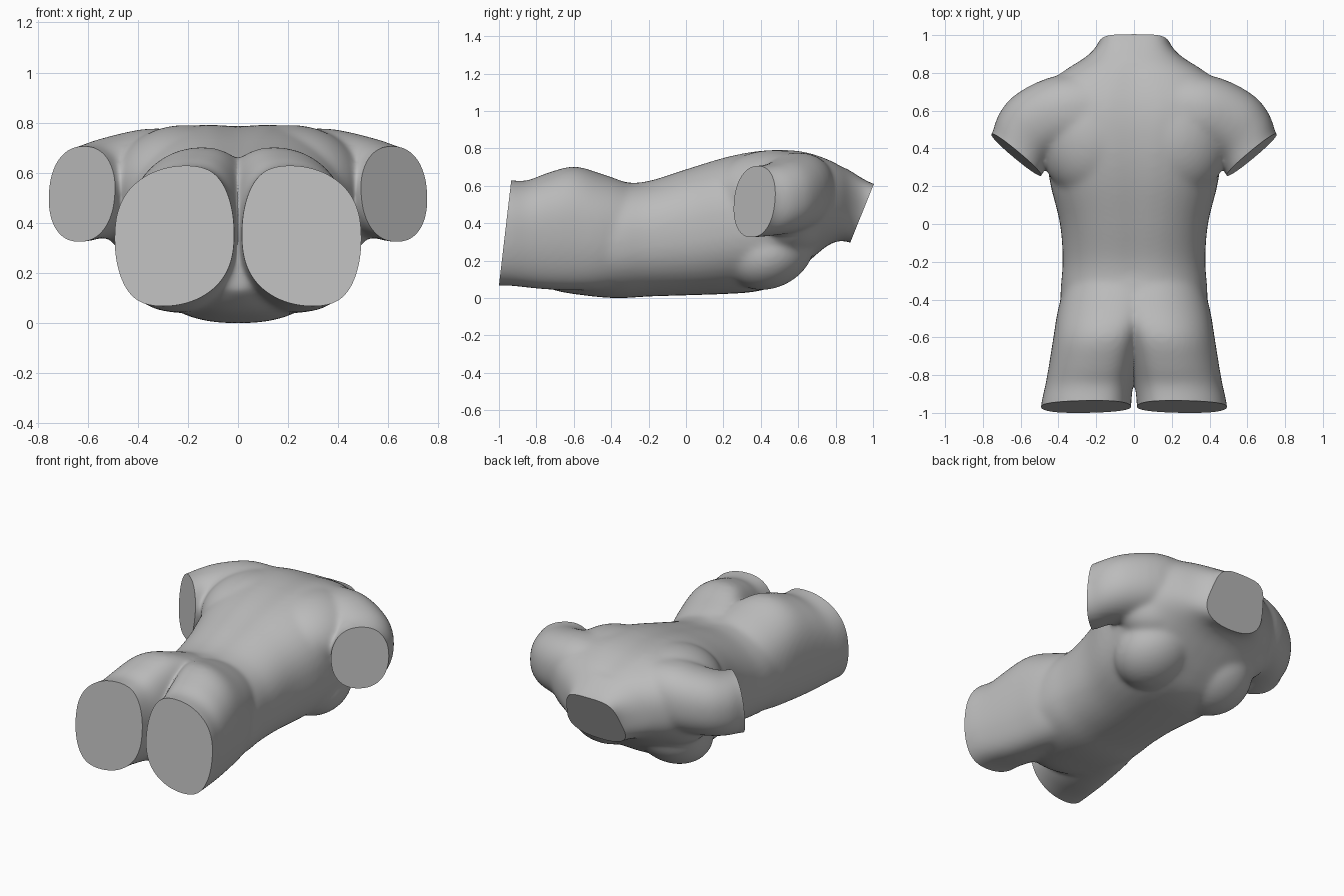
import bpy, bmesh, math
from mathutils import Vector, Matrix

cube = bpy.data.objects.get("Cube")
if cube:
    bpy.data.objects.remove(cube, do_unlink=True)

SEG = 40
bm = bmesh.new()


def power(v, e):
    return math.copysign(abs(v) ** e, v)


def spline(rows, steps=4):
    """Catmull-Rom interpolation between rows of numbers."""
    out = []
    for i in range(len(rows) - 1):
        p0, p1, p2 = rows[max(i - 1, 0)], rows[i], rows[i + 1]
        p3 = rows[min(i + 2, len(rows) - 1)]
        for s in range(steps):
            t = s / steps
            out.append([0.5 * (2 * b + (c - a) * t + (2 * a - 5 * b + 4 * c - d) * t * t
                               + (3 * b - a - 3 * c + d) * t ** 3)
                        for a, b, c, d in zip(p0, p1, p2, p3)])
    out.append(list(rows[-1]))
    return out


def loft(rings):
    """Closed tube through a list of rings of points."""
    loops = [[bm.verts.new(p) for p in ring] for ring in rings]
    faces = [bm.faces.new(loops[0]), bm.faces.new(loops[-1])]
    for a, b in zip(loops, loops[1:]):
        for i in range(SEG):
            j = (i + 1) % SEG
            faces.append(bm.faces.new((a[i], a[j], b[j], b[i])))
    bmesh.ops.recalc_face_normals(bm, faces=faces)


def oval(lower, upper):
    """Unit superellipse with its own exponent for each half."""
    for i in range(SEG):
        t = 2 * math.pi * i / SEG
        e = 2 / (upper if i < SEG / 2 else lower)
        yield power(math.cos(t), e), power(math.sin(t), e)


def ellipsoid(centre, radii, turn=0.0, pitch=0.0):
    m = (Matrix.Translation(centre) @ Matrix.Rotation(turn, 4, 'Z')
         @ Matrix.Rotation(pitch, 4, 'X') @ Matrix.Diagonal((*radii, 1)))
    bmesh.ops.create_uvsphere(bm, u_segments=32, v_segments=20, radius=1, matrix=m)


# Trunk and neck: y, half width, bottom, top, exponent of the back half
trunk = [(-0.84, 0.08, 0.13, 0.32, 2.3), (-0.72, 0.26, 0.05, 0.45, 2.3),
         (-0.52, 0.37, 0.015, 0.575, 2.3), (-0.36, 0.385, 0.003, 0.612, 2.3),
         (-0.2, 0.374, 0.012, 0.63, 2.3), (0.0, 0.388, 0.018, 0.692, 2.4),
         (0.2, 0.437, 0.025, 0.752, 2.5), (0.35, 0.46, 0.035, 0.783, 2.6),
         (0.47, 0.48, 0.065, 0.793, 2.7), (0.57, 0.50, 0.13, 0.79, 2.8),
         (0.66, 0.49, 0.205, 0.775, 2.8), (0.75, 0.44, 0.28, 0.745, 2.6),
         (0.82, 0.35, 0.31, 0.712, 2.5), (0.88, 0.255, 0.30, 0.675, 2.6),
         (0.94, 0.195, 0.28, 0.637, 3.2), (1.0, 0.176, 0.26, 0.607, 4.0),
         (1.1, 0.176, 0.26, 0.58, 4.0)]
rings = []
for y, w, zb, zt, upper in spline(trunk):
    ring = []
    for c, s in oval(2.35, upper):
        x = w * c
        z = (zb + zt) / 2 + (zt - zb) / 2 * s
        if s > 0 and -0.3 < y < 0.85:      # spine furrow
            z -= 0.012 * math.exp(-(x / 0.08) ** 2)
        ring.append((x, y, z))
    rings.append(ring)
loft(rings)

# Thigh and buttock: y, inner x, outer x, bottom, top
thigh = [(-1.08, 0.022, 0.50, 0.07, 0.635), (-0.95, 0.018, 0.487, 0.07, 0.627),
         (-0.85, 0.008, 0.465, 0.06, 0.625), (-0.75, -0.012, 0.447, 0.05, 0.662),
         (-0.6, -0.05, 0.423, 0.045, 0.70), (-0.45, -0.12, 0.398, 0.045, 0.66),
         (-0.3, -0.1, 0.35, 0.08, 0.605), (-0.16, 0.02, 0.28, 0.2, 0.54)]
# Shoulder and arm: centre x, y, z, heading in degrees, half width, half height
arm = [(0.15, 0.61, 0.58, 0, 0.18, 0.18), (0.35, 0.595, 0.572, -12, 0.195, 0.202),
       (0.50, 0.53, 0.545, -38, 0.197, 0.197), (0.585, 0.455, 0.525, -46, 0.178, 0.188),
       (0.622, 0.365, 0.515, -50, 0.168, 0.187), (0.68, 0.29, 0.512, -50, 0.166, 0.187)]
for side in (1, -1):
    rings = []
    for y, xi, xo, zb, zt in spline(thigh):
        rings.append([(side * ((xi + xo) / 2 + (xo - xi) / 2 * c - 0.045 * s * (1 - c * c)),
                       y, (zb + zt) / 2 + (zt - zb) / 2 * s) for c, s in oval(2.3, 2.3)])
    loft(rings)

    rings = []
    for x, y, z, a, ru, rv in spline(arm):
        ux, uy = -math.sin(math.radians(a)), math.cos(math.radians(a))
        rings.append([(side * (x + ux * ru * c), y + uy * ru * c, z + rv * s)
                      for c, s in oval(2.25, 2.25)])
    loft(rings)

    # Chest muscle, shoulder blade and front of the shoulder
    ellipsoid((side * 0.225, 0.45, 0.25), (0.235, 0.245, 0.19), side * 0.3, 0.5)
    ellipsoid((side * 0.21, 0.47, 0.55), (0.29, 0.34, 0.238), side * 0.15)
    ellipsoid((side * 0.33, 0.58, 0.42), (0.22, 0.16, 0.17), side * -0.5)

mesh = bpy.data.meshes.new("torso")
bm.to_mesh(mesh)
bm.free()
torso = bpy.data.objects.new("torso", mesh)
bpy.context.collection.objects.link(torso)

# Fuse and soften the masses, then regain the volume lost to softening
rm = torso.modifiers.new("fuse", 'REMESH')
rm.mode = 'VOXEL'
rm.voxel_size = 0.012
sm = torso.modifiers.new("soften", 'SMOOTH')
sm.factor = 0.5
sm.iterations = 32
dp = torso.modifiers.new("regain", 'DISPLACE')
dp.mid_level = 0
dp.strength = 0.004


def cutter(name, point, normal, across, tall, depth):
    """Box that trims everything beyond a plane."""
    n = Vector(normal).normalized()
    side_axis = n.cross(Vector((0, 0, 1))).normalized()
    up = side_axis.cross(n)
    rot = Matrix((n, side_axis, up)).transposed().to_4x4()
    cb = bmesh.new()
    bmesh.ops.create_cube(cb, size=1, matrix=Matrix.Translation(Vector(point) + n * depth / 2)
                          @ rot @ Matrix.Diagonal((depth, across, tall, 1)))
    bmesh.ops.recalc_face_normals(cb, faces=cb.faces)
    me = bpy.data.meshes.new(name)
    cb.to_mesh(me)
    cb.free()
    ob = bpy.data.objects.new(name, me)
    ob.hide_render = True
    bpy.context.collection.objects.link(ob)
    mod = torso.modifiers.new(name, 'BOOLEAN')
    mod.operation = 'DIFFERENCE'
    mod.solver = 'EXACT'
    mod.object = ob
    return ob


# Flat cuts at the neck, thighs and arms
cutters = [cutter("neck_cutter", (0, 0.94, 0.45), (0, 0.928, -0.374), 0.8, 0.6, 0.4),
           cutter("thigh_cutter", (0, -0.967, 0.35), (0, -0.993, 0.116), 1.4, 1.0, 0.4)]
for side in (1, -1):
    cutters.append(cutter("arm_cutter", (side * 0.622, 0.365, 0.515),
                          (side * 0.64, -0.77, 0.1), 0.37, 0.6, 0.25))

# Apply the modifiers and drop the cutters
deps = bpy.context.evaluated_depsgraph_get()
final = bpy.data.meshes.new_from_object(torso.evaluated_get(deps))
torso.modifiers.clear()
torso.data = final
for ob in cutters:
    bpy.data.objects.remove(ob, do_unlink=True)
low = min(v.co.z for v in final.vertices)
final.transform(Matrix.Translation((0, 0, -low)))

# Plain grey clay
mat = bpy.data.materials.new("grey_clay")
mat.use_nodes = True
grey = (0.5, 0.5, 0.5, 1)
mat.diffuse_color = grey
mat.node_tree.nodes["Principled BSDF"].inputs["Base Color"].default_value = grey
final.materials.clear()
final.materials.append(mat)
for p in final.polygons:
    p.material_index = 0

bpy.ops.object.select_all(action='DESELECT')
torso.select_set(True)
bpy.context.view_layer.objects.active = torso
bpy.ops.object.shade_smooth_by_angle(angle=math.radians(40))
